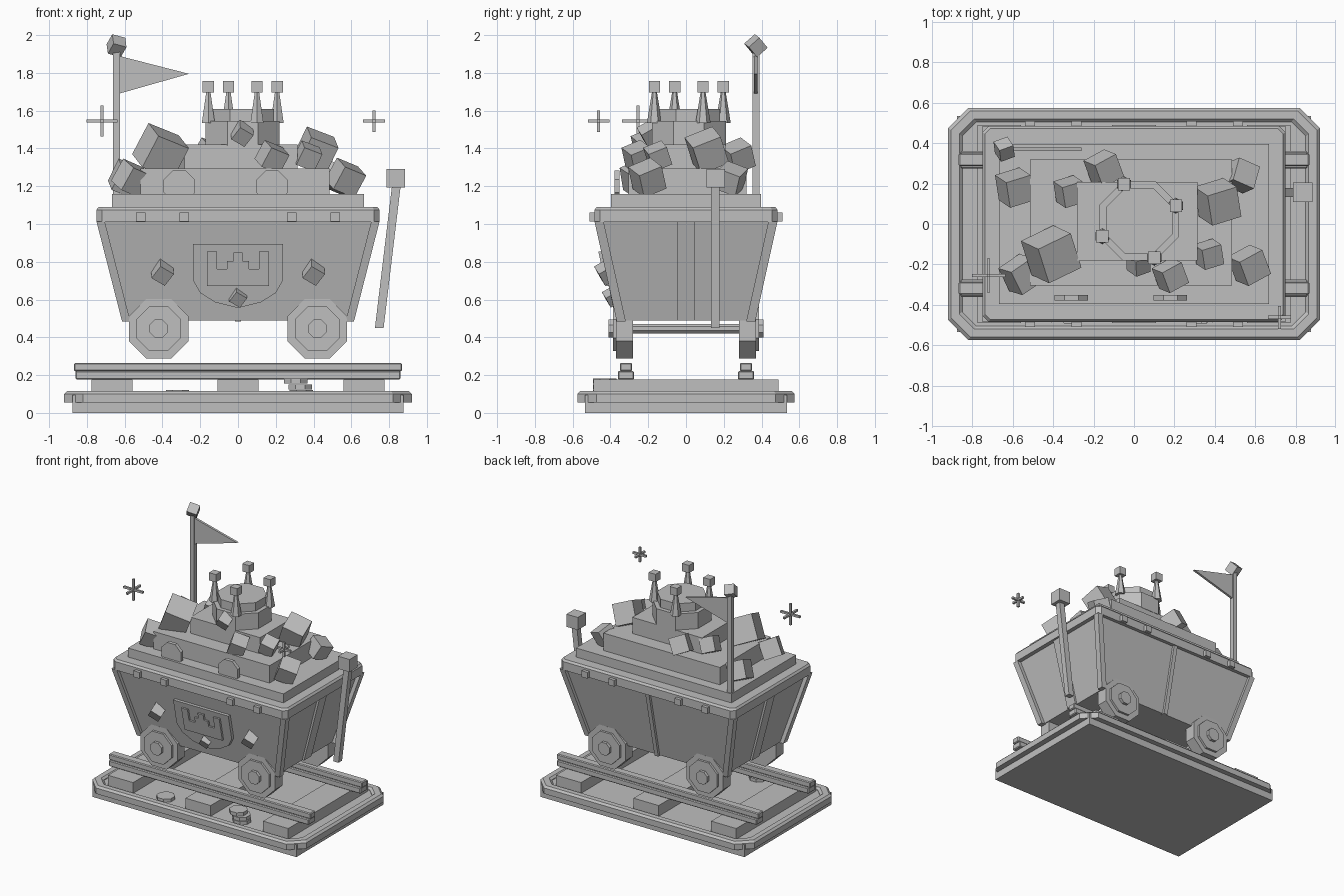
import bpy, bmesh, math
from mathutils import Euler, Vector

if "Cube" in bpy.data.objects:
    bpy.data.objects.remove(bpy.data.objects["Cube"])

mat = bpy.data.materials.new("plain grey")
mat.diffuse_color = (0.52, 0.52, 0.52, 1)
mat.use_nodes = True
mat.node_tree.nodes["Principled BSDF"].inputs["Base Color"].default_value = mat.diffuse_color


def make(name, bm, bevel=0):
    bmesh.ops.recalc_face_normals(bm, faces=bm.faces)
    me = bpy.data.meshes.new(name)
    bm.to_mesh(me)
    bm.free()
    me.materials.append(mat)
    ob = bpy.data.objects.new(name, me)
    bpy.context.collection.objects.link(ob)
    if bevel:
        m = ob.modifiers.new("bevel", 'BEVEL')
        m.width, m.segments, m.limit_method = bevel, 1, 'ANGLE'
    return ob


def loft(name, rings, loop=False, bevel=0):
    """Skin a list of point rings; cap the ends, or join last to first."""
    bm = bmesh.new()
    vs = [[bm.verts.new(p) for p in r] for r in rings]
    n = len(vs[0])
    pairs = list(zip(vs, vs[1:])) + ([(vs[-1], vs[0])] if loop else [])
    for a, b in pairs:
        for i in range(n):
            j = (i + 1) % n
            bm.faces.new((a[i], a[j], b[j], b[i]))
    if not loop:
        bm.faces.new(vs[0])
        bm.faces.new(vs[-1])
    return make(name, bm, bevel)


def rect(c, hx, hy):
    x, y, z = c
    return [(x - hx, y - hy, z), (x + hx, y - hy, z), (x + hx, y + hy, z), (x - hx, y + hy, z)]


def octrect(hx, hy, ch, z):
    q = [(hx, hy - ch), (hx - ch, hy), (-hx + ch, hy), (-hx, hy - ch)]
    return [(x, y, z) for x, y in q] + [(-x, -y, z) for x, y in q]


def box(name, x0, x1, y0, y1, z0, z1, bevel=0):
    c = ((x0 + x1) / 2, (y0 + y1) / 2)
    h = ((x1 - x0) / 2, (y1 - y0) / 2)
    return loft(name, [rect((*c, z0), *h), rect((*c, z1), *h)], bevel=bevel)


def beam(name, p0, p1, hx, hy):
    return loft(name, [rect(p0, hx, hy), rect(p1, hx, hy)])


def disc(name, c, r, t, axis='z', n=8, r2=None, turn=None):
    """Low-poly cylinder or cone centred on c, thickness t along axis."""
    turn = math.pi / n if turn is None else turn
    rings = []
    for s, rad in ((-t / 2, r), (t / 2, r if r2 is None else r2)):
        ring = []
        for i in range(n):
            a = turn + math.tau * i / n
            u, v = rad * math.cos(a), rad * math.sin(a)
            o = (u, v, s) if axis == 'z' else (u, s, v)
            ring.append(Vector(c) + Vector(o))
        rings.append(ring)
    return loft(name, rings)


def cube(name, c, s, rot=(0, 0, 0)):
    ob = box(name, -s / 2, s / 2, -s / 2, s / 2, -s / 2, s / 2)
    ob.data.transform(Euler(rot).to_matrix().to_4x4())
    ob.location = c
    return ob


# Base slab with chamfered raised rim
box("base_slab", -.876, .876, -.535, .535, 0, .095)
loft("base_rim", [octrect(.92, .575, .1, .055), octrect(.92, .575, .1, .1),
                  octrect(.905, .56, .094, .115), octrect(.865, .52, .075, .115),
                  octrect(.85, .505, .07, .1), octrect(.85, .505, .07, .055)], loop=True)

# Track: sleepers and rails
for x in (-.667, 0, .667):
    box("sleeper", x - .108, x + .108, -.49, .49, .09, .178)
for s in (-1, 1):
    box("rail_foot", -.86, .86, s * .318 - .043, s * .318 + .043, .176, .222, .006)
    box("rail_head", -.868, .868, s * .318 - .032, s * .318 + .032, .22, .265, .006)

# Loose coins on the base
disc("floor_coin", (-.32, -.43, .107), .067, .026)
for x, z in ((.335, .107), (.33, .137), (.305, .168)):
    disc("stacked_coin", (x, -.43, z), .067, .027)

# Tub body, lip, corner posts and straps
loft("tub_body", [rect((0, 0, .49), .585, .345), rect((0, 0, 1.02), .72, .46)])
loft("tub_lip", [octrect(.75, .485, .03, 1.01), octrect(.75, .485, .03, 1.075),
                 octrect(.738, .473, .026, 1.09), octrect(.70, .435, .02, 1.09)])
for sx in (-1, 1):
    for sy in (-1, 1):
        beam("corner_post", (sx * .592, sy * .343, .485), (sx * .727, sy * .46, 1.012), .022, .024)
    beam("end_strap", (sx * .578, 0, .49), (sx * .713, 0, 1.012), .022, .046)
beam("back_strap", (0, .345, .485), (0, .46, 1.012), .016, .018)
for s in (-1, 1):
    for x in (-.515, -.285, .285, .515):
        box("lip_bolt", x - .025, x + .025, s * .49 - .02, s * .49 + .02, 1.012, 1.06)

# Wheels and axles
for x in (-.42, .42):
    disc("axle", (x, 0, .446), .027, .6, 'y')
    for s in (-1, 1):
        disc("wheel", (x, s * .325, .446), .171, .09, 'y')
        disc("wheel_face", (x, s * .37, .446), .128, .035, 'y')
        disc("wheel_hub", (x, s * .385, .446), .052, .05, 'y')


# Front shield and castle relief, following the sloping wall
def wall_plate(name, pts, inner, outer):
    def ring(d):
        return [(x, -(.345 + .217 * (z - .49)) - d, z) for x, z in pts]
    return loft(name, [ring(inner), ring(outer)])


half = [(.237, .895), (.237, .70), (.2, .635), (.12, .585)]
wall_plate("shield", half + [(0, .555)] + [(-x, z) for x, z in half[::-1]], -.01, .025)
half = [(.163, .672), (.163, .855), (.11, .855), (.11, .762), (.058, .762),
        (.058, .805), (.024, .805), (.024, .85)]
wall_plate("castle_relief", half + [(-x, z) for x, z in half[::-1]], .02, .04)
for x, z, s in ((-.4, .745, .085), (.4, .745, .085), (0, .615, .068)):
    cube("front_gem", (x, -.345 - .217 * (z - .49) - .02, z), s, (.6, .5, .35))

# Stepped treasure heap
box("heap_tier_1", -.668, .668, -.397, .397, 1.06, 1.16)
box("heap_tier_2", -.515, .485, -.305, .32, 1.15, 1.295)
box("heap_tier_3", -.283, .315, -.18, .208, 1.29, 1.42)
for x in (-.31, .18):
    disc("standing_coin", (x, -.365, 1.2), .09, .028, 'y')

# Crown on top: band, cap, four spikes with cube tips, front jewel
cx, cy = .025, .015
disc("crown_band", (cx, cy, 1.48), .212, .13)
disc("crown_cap", (cx, cy, 1.57), .178, .08)
for k in range(4):
    a = math.radians(22.5 + 90 * k)
    x, y = cx + .197 * math.cos(a), cy + .197 * math.sin(a)
    disc("crown_spike", (x, y, 1.62), .04, .17, n=6, r2=.012)
    cube("crown_tip", (x, y, 1.727), .06)
cube("crown_jewel", (.022, -.195, 1.48), .085, (.6, .5, .35))

# Gem blocks tumbled over the heap: x, y, z, size, turn
gems = [(-.41, -.15, 1.385, .19, .45), (-.56, -.25, 1.24, .135, .6),
        (-.59, .18, 1.24, .135, .3), (-.15, .275, 1.36, .125, .5),
        (-.32, .16, 1.36, .11, .3), (.415, .11, 1.39, .16, .3),
        (.53, .24, 1.24, .12, 1.3), (.57, -.205, 1.245, .135, .5),
        (.37, -.15, 1.36, .105, .3), (.18, -.255, 1.355, .115, .5)]
for x, y, z, s, t in gems:
    cube("heap_gem", (x, y, z), s, (.4, .35, t))

# Brake lever
beam("lever_rod", (.748, .155, .45), (.838, .155, 1.2), .023, .022)
cube("lever_knob", (.835, .157, 1.243), .098)

# Flag pole, pennant and finial
px, py = -.643, .37
box("flag_pole", px - .018, px + .018, py - .018, py + .018, 1.12, 1.93)
flag = [(-.63, 1.89), (-.26, 1.795), (-.63, 1.69)]
loft("pennant", [[(x, py + d, z) for x, z in flag] for d in (-.009, .009)])
cube("pole_finial", (px, py, 1.944), .075, (.75, .25, .35))

# Floating sparkles: three crossed bars
for c, r in (((-.72, -.255, 1.545), .083), ((.72, -.462, 1.545), .057)):
    for k in range(3):
        h = [r if i == k else .008 for i in range(3)]
        box("sparkle_bar", *(v for i in range(3) for v in (c[i] - h[i], c[i] + h[i])))
